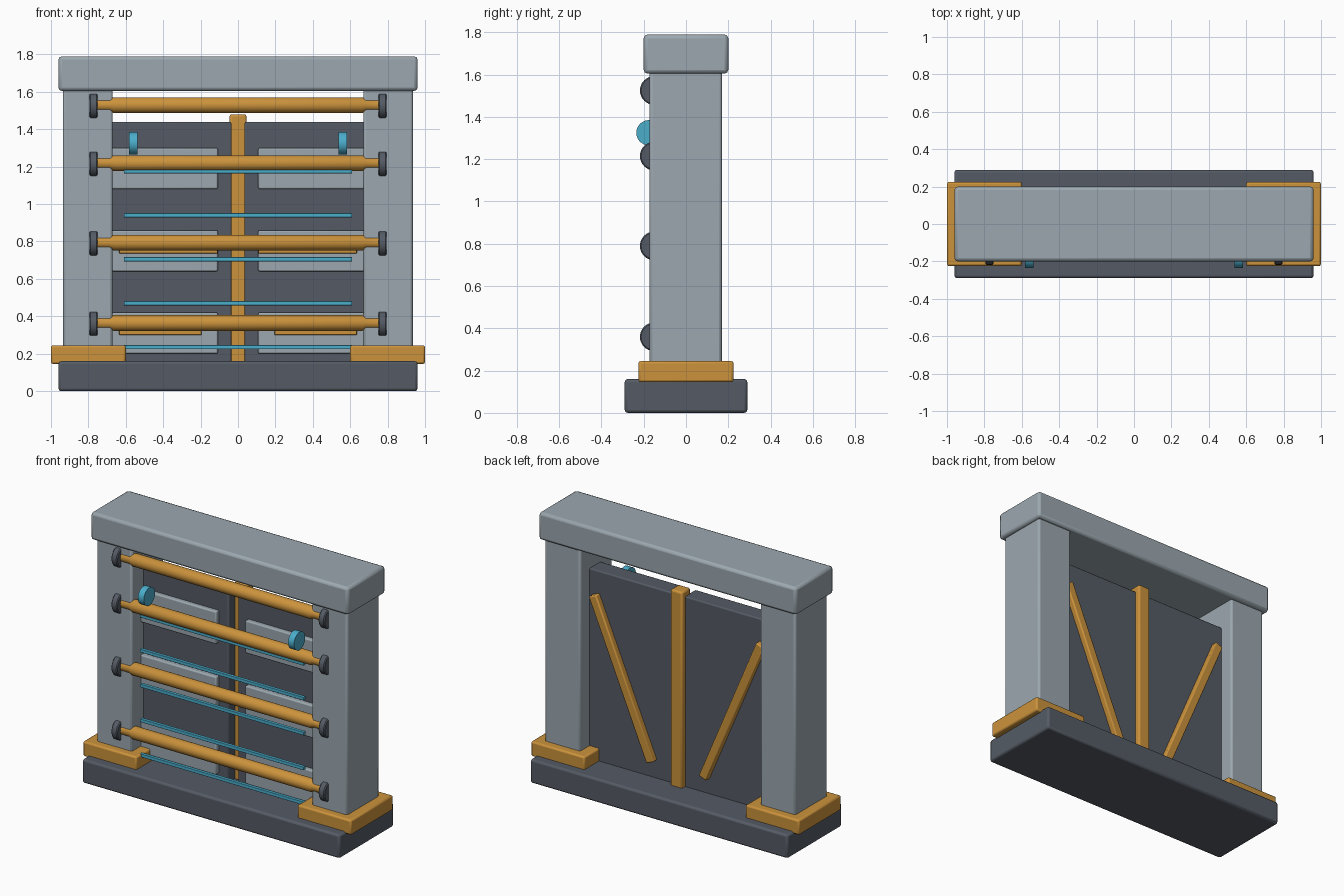
import bpy, bmesh
from math import pi, atan2, hypot
from mathutils import Matrix

if "Cube" in bpy.data.objects:
    bpy.data.objects.remove(bpy.data.objects["Cube"])


def material(name, rgb):
    m = bpy.data.materials.new(name)
    m.diffuse_color = (*rgb, 1)
    m.use_nodes = True
    m.node_tree.nodes["Principled BSDF"].inputs["Base Color"].default_value = m.diffuse_color
    return m


STONE = material("stone_grey", (0.33, 0.39, 0.43))
DARK = material("dark_steel", (0.09, 0.105, 0.13))
ORANGE = material("orange_metal", (0.60, 0.29, 0.045))
CYAN = material("cyan_light", (0.07, 0.42, 0.60))


def finish(bm, name, mat, bevel=0.0, segments=2):
    bmesh.ops.recalc_face_normals(bm, faces=bm.faces)
    me = bpy.data.meshes.new(name)
    bm.to_mesh(me)
    bm.free()
    me.materials.append(mat)
    ob = bpy.data.objects.new(name, me)
    bpy.context.collection.objects.link(ob)
    if bevel:
        mod = ob.modifiers.new("edge_bevel", 'BEVEL')
        mod.width, mod.segments = bevel, segments
    bpy.ops.object.select_all(action='DESELECT')
    ob.select_set(True)
    bpy.context.view_layer.objects.active = ob
    bpy.ops.object.shade_smooth_by_angle(angle=0.6)
    return ob


def box(name, x, y, z, mat, bevel=0.0):
    """Box from (min, max) ranges."""
    bm = bmesh.new()
    bmesh.ops.create_cube(bm, size=1)
    for v in bm.verts:
        v.co = [(a + b) / 2 + c * (b - a) for (a, b), c in zip((x, y, z), v.co)]
    return finish(bm, name, mat, bevel)


def turned(name, profile, y, z, mat, n=32):
    """Solid turned around an axis along x; profile is (x, radius) pairs."""
    bm = bmesh.new()
    rings = []
    for x, r in profile:
        ring = bmesh.ops.create_circle(bm, segments=n, radius=r)["verts"]
        bmesh.ops.transform(bm, verts=ring, matrix=Matrix.Translation((x, y, z)) @ Matrix.Rotation(pi / 2, 4, 'Y'))
        rings.append(ring)
    for a, b in zip(rings, rings[1:]):
        for i in range(n):
            j = (i + 1) % n
            bm.faces.new((a[i], a[j], b[j], b[i]))
    bm.faces.new(rings[0])
    bm.faces.new(rings[-1])
    return finish(bm, name, mat)


def span(s, a, b):
    """x range mirrored to side s."""
    return tuple(sorted((s * a, s * b)))


# frame: base slab and lintel
box("base_slab", (-0.96, 0.96), (-0.29, 0.29), (0, 0.16), DARK, 0.014)
box("lintel", (-0.96, 0.96), (-0.2, 0.2), (1.605, 1.79), STONE, 0.018)
# central post behind the door gap
box("center_post", (-0.045, 0.045), (0.015, 0.105), (0.15, 1.48), ORANGE, 0.012)

for s, side in ((-1, "left"), (1, "right")):
    # pillars and their foot collars
    box(f"{side}_pillar", span(s, 0.67, 0.935), (-0.173, 0.17), (0.15, 1.62), STONE, 0.014)
    box(f"{side}_foot_collar", span(s, 0.6, 1.0), (-0.225, 0.225), (0.145, 0.245), ORANGE, 0.011)
    # door leaf with raised panels and trim strips
    box(f"{side}_door", span(s, 0.035, 0.68), (-0.05, 0.07), (0.15, 1.44), DARK, 0.008)
    for i, z in enumerate((0.20, 0.64, 1.08)):
        box(f"{side}_door_panel_{i}", span(s, 0.108, 0.675), (-0.08, -0.04), (z, z + 0.22), STONE, 0.008)
    for i, (z, inner) in enumerate(((0.30, 0.195), (0.735, 0.11))):
        box(f"{side}_trim_strip_{i}", span(s, inner, 0.635), (-0.10, -0.07), (z, z + 0.045), ORANGE, 0.004)
    # diagonal brace on the back
    x0, z0, x1, z1 = 0.195, 0.27, 0.625, 1.28
    half = hypot(x1 - x0, z1 - z0) / 2
    brace = box(f"{side}_back_brace", (-0.03, 0.03), (-0.028, 0.028), (-half, half), ORANGE, 0.008)
    brace.location = (s * (x0 + x1) / 2, 0.08, (z0 + z1) / 2)
    brace.rotation_euler.y = s * atan2(x1 - x0, z1 - z0)
    # round cyan lamp
    turned(f"{side}_lamp", [(s * 0.56 - 0.022, 0.06), (s * 0.56 + 0.022, 0.06)], -0.175, 1.325, CYAN)

# horizontal bars with end caps
for i, z in enumerate((0.36, 0.79, 1.215, 1.525)):
    turned(f"cross_bar_{i}", [(-0.76, 0.033), (-0.685, 0.033), (-0.665, 0.042),
                              (0.665, 0.042), (0.685, 0.033), (0.76, 0.033)], -0.15, z + 0.004, ORANGE)
    for s, side in ((-1, "left"), (1, "right")):
        turned(f"{side}_bar_cap_{i}", [(s * 0.75, 0.062), (s * 0.756, 0.068), (s * 0.789, 0.068), (s * 0.795, 0.062)],
               -0.15, z, DARK)

# thin glowing strips
for i in range(5):
    z = 0.235 + i * 0.235
    box(f"light_strip_{i}", (-0.61, 0.61), (-0.172, -0.15), (z - 0.011, z + 0.011), CYAN, 0.002)
